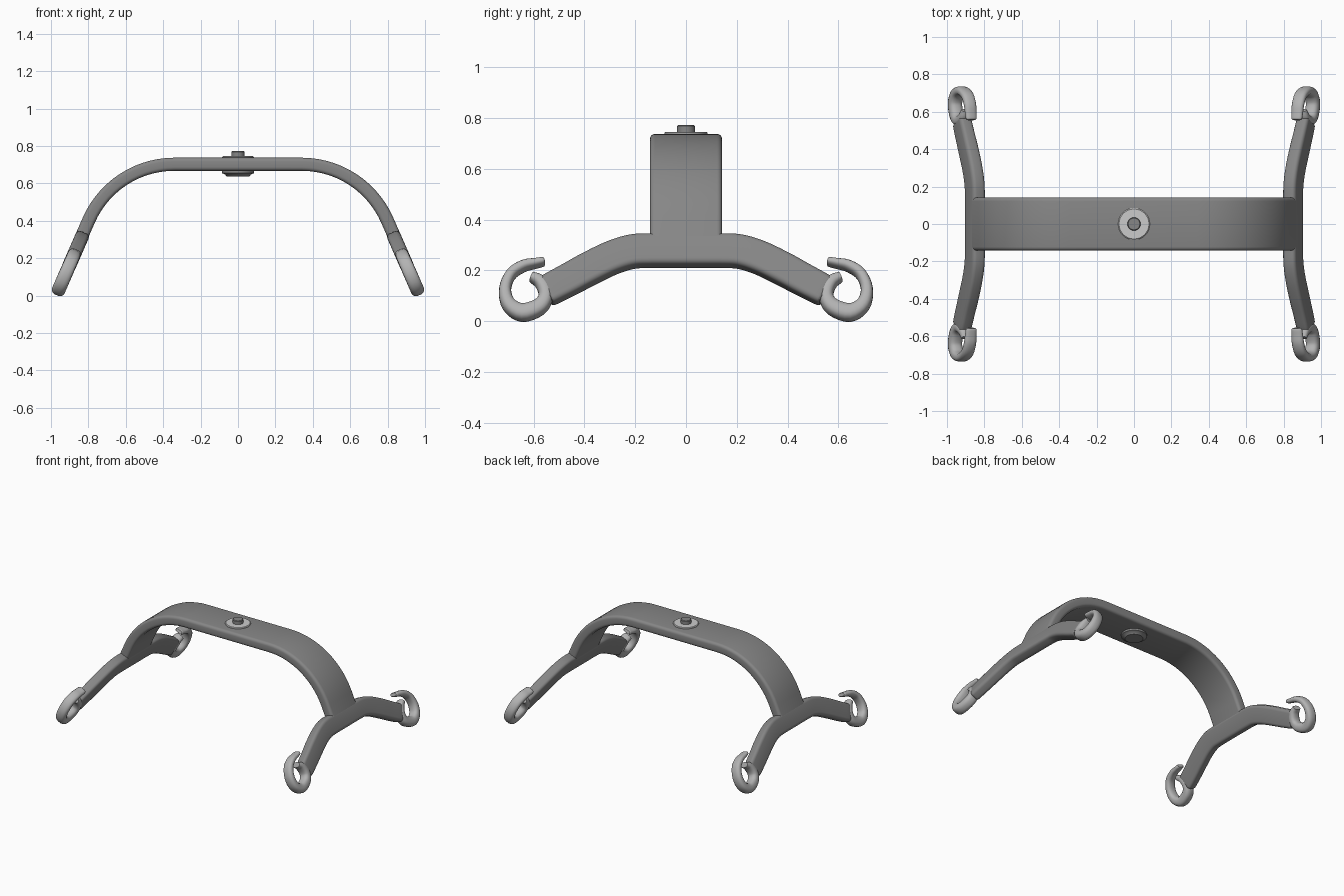
import bpy, bmesh, math
from mathutils import Vector

if "Cube" in bpy.data.objects:
    bpy.data.objects.remove(bpy.data.objects["Cube"])

LEAN = 0.436                      # outward lean of the side arms (dx per -dz)
A = math.atan(LEAN)


def grey(name, v):
    m = bpy.data.materials.new(name)
    m.diffuse_color = (v, v, v, 1)
    m.use_nodes = True
    m.node_tree.nodes["Principled BSDF"].inputs["Base Color"].default_value = m.diffuse_color
    return m


DARK = grey("dark_grey", 0.24)
MID = grey("mid_grey", 0.45)


def section(n, power):
    """Superellipse cross-section in unit size."""
    out = []
    for i in range(n):
        a = 2 * math.pi * (i + 0.5) / n
        c, s = math.cos(a), math.sin(a)
        out.append((math.copysign(abs(c) ** (2 / power), c),
                    math.copysign(abs(s) ** (2 / power), s)))
    return out


def smooth(points, steps):
    """Catmull-Rom interpolation of points with any number of values."""
    p = [Vector(q) for q in points]
    p = [2 * p[0] - p[1]] + p + [2 * p[-1] - p[-2]]
    out = []
    for i in range(1, len(p) - 2):
        a, b, c, d = p[i - 1:i + 3]
        for k in range(steps):
            t = k / steps
            out.append(0.5 * (2 * b + (c - a) * t + (2 * a - 5 * b + 4 * c - d) * t * t
                              + (3 * b - a - 3 * c + d) * t ** 3))
    return out + [p[-2]]


def finish(name, bm, mat, mirror=None):
    bmesh.ops.recalc_face_normals(bm, faces=bm.faces)
    me = bpy.data.meshes.new(name)
    bm.to_mesh(me)
    bm.free()
    if mat:
        me.materials.append(mat)
    ob = bpy.data.objects.new(name, me)
    bpy.context.collection.objects.link(ob)
    bpy.ops.object.select_all(action='DESELECT')
    ob.select_set(True)
    bpy.context.view_layer.objects.active = ob
    bpy.ops.object.shade_smooth_by_angle(angle=math.radians(35))
    if mirror:
        m = ob.modifiers.new("Mirror", 'MIRROR')
        m.use_axis = mirror
        m.use_mirror_merge = False


def sweep(name, path, profile, place, mat, mirror=None):
    """Sweep a profile along a planar path of (u, v, half width, half depth)."""
    bm = bmesh.new()
    rings = []
    for i, p in enumerate(path):
        d = path[min(i + 1, len(path) - 1)] - path[max(i - 1, 0)]
        n = Vector((-d[1], d[0])).normalized()
        rings.append([bm.verts.new(place(p[0] + n.x * a * p[2], p[1] + n.y * a * p[2], b * p[3]))
                      for a, b in profile])
    k = len(profile)
    for r, s in zip(rings, rings[1:]):
        for j in range(k):
            bm.faces.new((r[j], r[(j + 1) % k], s[(j + 1) % k], s[j]))
    bm.faces.new(rings[0])
    bm.faces.new(rings[-1])
    finish(name, bm, mat, mirror)


def rounded_rect(w, h, r, n=4):
    """Rounded rectangle scaled to unit half sizes."""
    out = []
    for q, (sx, sy) in enumerate(((1, 1), (-1, 1), (-1, -1), (1, -1))):
        for i in range(n + 1):
            a = math.pi / 2 * (q + i / n)
            out.append(((sx * (w - r) + r * math.cos(a)) / w, (sy * (h - r) + r * math.sin(a)) / h))
    return out


def lathe(name, profile, mat=None, segments=32):
    """Stacked discs from (radius, z) pairs, capped at both ends."""
    bm = bmesh.new()
    rings = [[bm.verts.new((r * math.cos(2 * math.pi * i / segments),
                            r * math.sin(2 * math.pi * i / segments), z))
              for i in range(segments)] for r, z in profile]
    for r, s in zip(rings, rings[1:]):
        for j in range(segments):
            bm.faces.new((r[j], r[(j + 1) % segments], s[(j + 1) % segments], s[j]))
    bm.faces.new(rings[0])
    bm.faces.new(rings[-1])
    finish(name, bm, mat)


def on_arm_plane(y, z, t):
    return (0.972 - LEAN * z + t * math.cos(A), y, z + t * math.sin(A))


# Main arched band
R, x0, z0, half, wide = 0.50, 0.34, 0.702, 0.035, 0.142
end = math.pi / 2 - A
right = [(x0 + R * math.sin(end * i / 14), z0 - R * (1 - math.cos(end * i / 14)), half, wide)
         for i in range(15)]
ex, ez = right[-1][:2]
right.append((ex + LEAN * (ez - 0.28), 0.28, half, wide))
path = [Vector((-p[0], *p[1:])) for p in reversed(right)] + [Vector(p) for p in right]
sweep("main_band", path, rounded_rect(half, wide, 0.02), lambda u, v, t: (u, t, v), DARK)

# Side arms
arm = smooth([(0.13, 0.278, 0.060, 0.037), (0.21, 0.274, 0.060, 0.037),
              (0.29, 0.250, 0.060, 0.037), (0.38, 0.207, 0.060, 0.037),
              (0.46, 0.164, 0.059, 0.036), (0.535, 0.125, 0.057, 0.035),
              (0.55, 0.117, 0.052, 0.031)], 5)
path = [Vector((-p[0], *p[1:])) for p in reversed(arm)] + arm
sweep("side_arm", path, rounded_rect(0.060, 0.037, 0.02), on_arm_plane, DARK,
      (True, False, False))

# Open hooks at the four arm ends, tips tapered
hook = smooth([(0.608, 0.174, 0.017, 0.030), (0.575, 0.155, 0.024, 0.035),
               (0.555, 0.120, 0.027, 0.037), (0.555, 0.085, 0.029, 0.037),
               (0.582, 0.053, 0.031, 0.037), (0.645, 0.034, 0.032, 0.037),
               (0.697, 0.065, 0.028, 0.037), (0.712, 0.125, 0.024, 0.036),
               (0.688, 0.185, 0.021, 0.035), (0.640, 0.217, 0.019, 0.034),
               (0.595, 0.227, 0.016, 0.032), (0.565, 0.233, 0.014, 0.030),
               (0.557, 0.235, 0.010, 0.025)], 4)
sweep("hook", hook, section(16, 2.6), on_arm_plane, MID, (True, True, False))

# Centre pivot fittings
lathe("top_washer", [(0.085, 0.72), (0.085, 0.741), (0.08, 0.745)])
lathe("pivot_stud", [(0.035, 0.74), (0.035, 0.768), (0.031, 0.772)], DARK)
lathe("bottom_washer", [(0.085, 0.67), (0.085, 0.654), (0.07, 0.648), (0.06, 0.637)], DARK)
